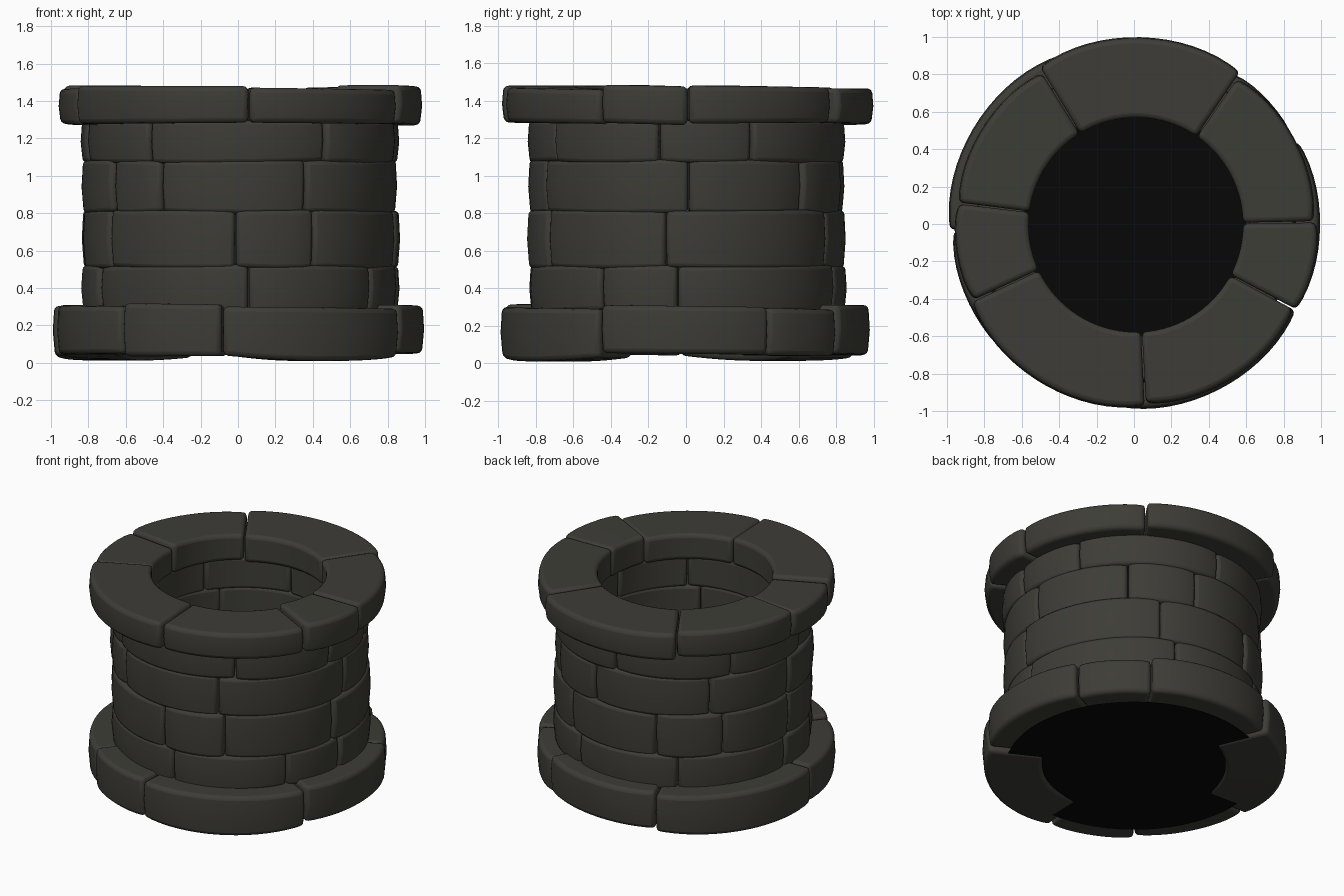
import bpy, bmesh, math, random

random.seed(4)
if "Cube" in bpy.data.objects:
    bpy.data.objects.remove(bpy.data.objects["Cube"])


def material(name, colour):
    m = bpy.data.materials.new(name)
    m.use_nodes = True
    m.diffuse_color = (*colour, 1)
    bsdf = next(n for n in m.node_tree.nodes if n.type == 'BSDF_PRINCIPLED')
    bsdf.inputs["Base Color"].default_value = (*colour, 1)
    bsdf.inputs["Roughness"].default_value = 0.9
    return m


stone_mat = material("dark grey stone", (0.047, 0.046, 0.038))
black_mat = material("black floor", (0.002, 0.002, 0.002))


def finish(bm, name, mat):
    bmesh.ops.recalc_face_normals(bm, faces=bm.faces)
    mesh = bpy.data.meshes.new(name)
    bm.to_mesh(mesh)
    bm.free()
    mesh.materials.append(mat)
    obj = bpy.data.objects.new(name, mesh)
    bpy.context.collection.objects.link(obj)
    return obj


def stone(name, a0, a1, centre, inner, outer, z0, z1, sag, wobble, bevel):
    """Curved block swept between two angles, softly rounded and slightly bowed."""
    bm = bmesh.new()
    gap = 0.25
    steps = max(4, round((a1 - a0) / 4))
    tilt_low, tilt_high = (random.uniform(-wobble, wobble) for _ in range(2))
    rings = []
    for i in range(steps + 1):
        t = i / steps
        side = 2 * t - 1
        a = math.radians(a0 + gap + (a1 - a0 - 2 * gap) * t)
        r = outer - 0.015 * side ** 4
        low = z0 + tilt_low * side - sag * (1 - side ** 2)
        high = z1 + tilt_high * side
        section = [(inner, low), (r - 0.012, low), (r, (low + high) / 2),
                   (r - 0.008, high), (inner, high)]
        rings.append([bm.verts.new((centre[0] + p * math.cos(a),
                                    centre[1] + p * math.sin(a), z))
                      for p, z in section])
    n = len(rings[0])
    for s, e in zip(rings, rings[1:]):
        for k in range(n):
            bm.faces.new((s[k], s[(k + 1) % n], e[(k + 1) % n], e[k]))
    bm.faces.new(rings[0])
    bm.faces.new(rings[-1][::-1])
    obj = finish(bm, name, stone_mat)
    mod = obj.modifiers.new("rounded edges", 'BEVEL')
    mod.width = bevel
    mod.segments = 3
    mod.limit_method = 'ANGLE'
    mod.angle_limit = math.radians(40)
    bpy.ops.object.select_all(action='DESELECT')
    obj.select_set(True)
    bpy.context.view_layer.objects.active = obj
    bpy.ops.object.shade_smooth_by_angle(angle=math.radians(50))


def course(name, seams, centre, inner, outers, lows, highs, sags, wobble, bevel):
    """Ring of stones; the value lists repeat around the ring."""
    for i, a0 in enumerate(seams):
        a1 = seams[i + 1] if i + 1 < len(seams) else seams[0] + 360
        pick = lambda values: values[i % len(values)]
        stone(f"{name}_{i + 1}", a0, a1, centre, inner, pick(outers), pick(lows),
              pick(highs), pick(sags), wobble, bevel)


# Wide base ring
course("base_stone", [-28, 27, 57, 113, 182, 230, 265], (0, 0), 0.6,
       [0.995, 0.975, 0.98, 1.0, 0.98, 0.985, 0.995],
       [0.05, 0.04, 0.045, 0.035, 0.045, 0.035, 0.035],
       [0.305, 0.29, 0.31, 0.3, 0.305, 0.315, 0.295],
       [0, 0, 0, 0.022, 0, 0, 0.025], 0.007, 0.026)

# Four wall courses with staggered joints
wall = [
    ([-33, -3, 70, 122, 177, 205, 273], 0.28, 0.52),
    ([-62, -7.5, 63, 112, 143, 180, 213, 268], 0.51, 0.815),
    ([-65, 1, 48, 80, 137, 180, 215, 239], 0.805, 1.083),
    ([-57, -10, 25, 92, 147, 190, 234], 1.073, 1.295),
]
for row, (seams, low, high) in enumerate(wall):
    radii = [random.uniform(0.84, 0.86) for _ in seams]
    course(f"wall_course_{row + 1}_stone", seams, (0.014, 0), 0.6, radii,
           [low], [high], [0.006], 0.006, 0.022)

# Overhanging rim ring
course("rim_stone", [-87, -28, 1, 55.5, 121.5, 173, 205], (0.01, -0.005), 0.573,
       [0.97, 0.98, 0.965, 1.004, 0.97, 0.97, 0.985],
       [1.28, 1.275], [1.465, 1.48, 1.475, 1.465, 1.475], [0], 0.007, 0.026)

# Black floor closing the shaft
bm = bmesh.new()
bmesh.ops.create_circle(bm, cap_ends=True, segments=64, radius=0.84)
bmesh.ops.translate(bm, verts=bm.verts, vec=(0, 0, 0.033))
finish(bm, "shaft_floor", black_mat)
